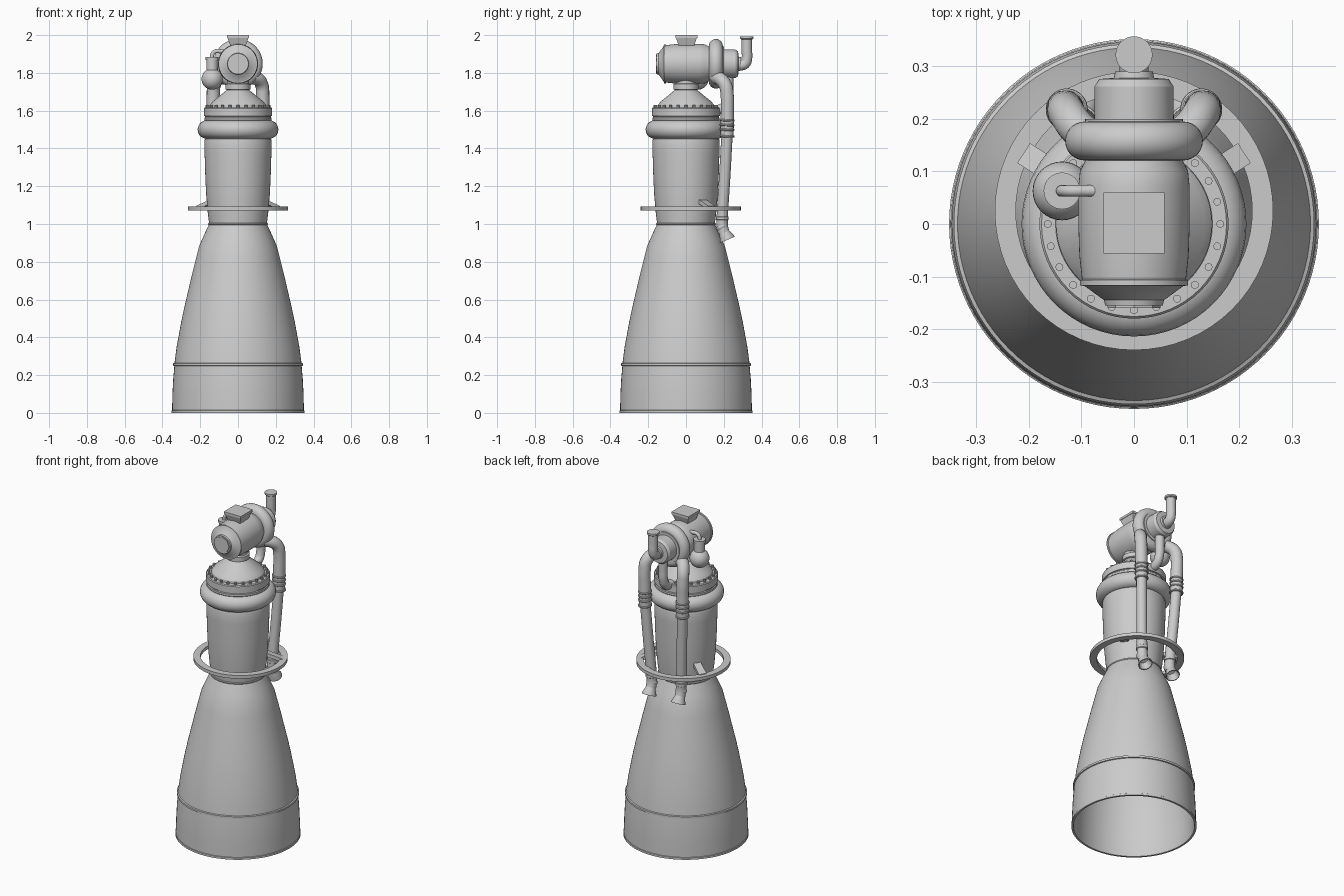
import bpy, bmesh, math
from mathutils import Vector, Matrix

if "Cube" in bpy.data.objects:
    bpy.data.objects.remove(bpy.data.objects["Cube"])


def finish(name, bm, angle=30):
    bmesh.ops.remove_doubles(bm, verts=bm.verts, dist=1e-5)
    bmesh.ops.recalc_face_normals(bm, faces=bm.faces)
    me = bpy.data.meshes.new(name)
    bm.to_mesh(me)
    bm.free()
    ob = bpy.data.objects.new(name, me)
    bpy.context.collection.objects.link(ob)
    smooth(ob, angle)
    return ob


def smooth(ob, angle=30):
    bpy.ops.object.select_all(action='DESELECT')
    ob.select_set(True)
    bpy.context.view_layer.objects.active = ob
    bpy.ops.object.shade_smooth_by_angle(angle=math.radians(angle))


def lathe(name, profile, origin=(0, 0, 0), axis=(0, 0, 1), segs=64, closed=False):
    """Revolve (radius, height) points about an axis."""
    mat = Matrix.Translation(origin) @ Vector(axis).to_track_quat('Z', 'Y').to_matrix().to_4x4()
    bm = bmesh.new()
    rings = []
    for r, h in profile:
        n = segs if r > 0 else 1
        rings.append([bm.verts.new(mat @ Vector((r * math.cos(2 * math.pi * i / segs),
                      r * math.sin(2 * math.pi * i / segs), h))) for i in range(n)])
    pairs = list(zip(rings, rings[1:])) + ([(rings[-1], rings[0])] if closed else [])
    for a, b in pairs:
        for i in range(segs):
            j = (i + 1) % segs
            quad = [a[i % len(a)], a[j % len(a)], b[j % len(b)], b[i % len(b)]]
            bm.faces.new(list(dict.fromkeys(quad)))
    return finish(name, bm)


def ring(name, major, minor, origin, axis=(0, 0, 1), n=20):
    pts = [(major + minor * math.cos(2 * math.pi * k / n), minor * math.sin(2 * math.pi * k / n))
           for k in range(n)]
    return lathe(name, pts, origin, axis, closed=True)


def tube(name, pts, radius):
    cu = bpy.data.curves.new(name, 'CURVE')
    cu.dimensions = '3D'
    cu.bevel_depth = radius
    cu.bevel_resolution = 6
    cu.use_fill_caps = True
    cu.resolution_u = 8
    sp = cu.splines.new('BEZIER')
    sp.bezier_points.add(len(pts) - 1)
    for bp, p in zip(sp.bezier_points, pts):
        bp.co = p
        bp.handle_left_type = bp.handle_right_type = 'AUTO'
    ob = bpy.data.objects.new(name, cu)
    bpy.context.collection.objects.link(ob)
    bpy.ops.object.select_all(action='DESELECT')
    ob.select_set(True)
    bpy.context.view_layer.objects.active = ob
    bpy.ops.object.convert(target='MESH')
    smooth(bpy.context.object, 40)


def frustum(name, bottom, top, z0, z1, cy):
    bm = bmesh.new()
    bmesh.ops.create_cube(bm, size=2)
    for v in bm.verts:
        s = top if v.co.z > 0 else bottom
        v.co = (v.co.x * s, cy + v.co.y * s, z1 if v.co.z > 0 else z0)
    return finish(name, bm)


# Hollow bell nozzle with seams and rim
bell = [(.352, 0), (.352, .012), (.349, .014), (.347, .1), (.343, .18), (.337, .248),
        (.343, .25), (.343, .262), (.336, .265), (.325, .35), (.312, .42), (.301, .48),
        (.283, .565), (.263, .65), (.242, .74), (.222, .82), (.207, .88), (.181, .94), (.153, 1.0)]
inner = [(max(r - .012, .1), z) for r, z in reversed(bell) if z not in (.012, .25, .262)]
lathe("bell_nozzle", bell + inner, closed=True, segs=96)
ring("throat_ring", .152, .006, (0, 0, 1.0), n=10)

# Combustion chamber, flange and injector dome
lathe("chamber", [(0, .995), (.152, .995), (.160, 1.06), (.168, 1.15), (.173, 1.25), (.177, 1.38),
                  (.178, 1.44), (.175, 1.45), (.165, 1.455), (.165, 1.56), (0, 1.56)])
ring("fuel_manifold", .165, .049, (0, 0, 1.5))
lathe("injector_flange", [(0, 1.545), (.174, 1.545), (.178, 1.55), (.178, 1.562), (.174, 1.566),
                          (.174, 1.57), (.18, 1.572), (.18, 1.612), (.176, 1.617), (0, 1.617)])
lathe("injector_dome", [(.15, 1.61), (.148, 1.63), (.135, 1.648), (.058, 1.71), (.066, 1.713),
                        (.066, 1.74), (.058, 1.745), (.058, 1.79)])
for i in range(24):
    a = 2 * math.pi * i / 24
    lathe("flange_bolt", [(.0075, 0), (.0075, .016), (0, .016)],
          (.164 * math.cos(a), .164 * math.sin(a), 1.614), segs=10)

# Support ring with two sloping brackets
lathe("support_ring", [(.225, 1.072), (.265, 1.072), (.265, 1.092), (.225, 1.092)],
      (0, .025, 0), closed=True)
for s in (-1, 1):
    bm = bmesh.new()
    bmesh.ops.create_cube(bm, size=1)
    d = Vector((s * .84, .54, 0))
    t = Vector((-d.y, d.x, 0))
    for v in bm.verts:
        out = v.co.x > 0
        p = d * (.25 if out else .145) + t * (v.co.y * .045)
        p.z = (1.085 if out else 1.125) + v.co.z * .022
        v.co = p
    finish("ring_bracket", bm)

# Turbopump along the y axis
C = (0, 0, 1.848)
Y = (0, 1, 0)
lathe("pump_body", [(0, -.155), (.055, -.155), (.057, -.145), (.094, -.118), (.103, -.117),
                    (.103, -.107), (.099, -.105), (.104, -.06), (.106, 0), (.106, .07),
                    (.103, .1), (.093, .12), (.093, .2), (0, .2)], C, Y)
lathe("pump_end_cap", [(.05, -.15), (.05, -.16), (0, -.16)], C, Y, segs=8)
ring("pump_volute", .094, .037, (0, .158, 1.848), Y, n=28)
lathe("turbine_hub", [(.076, .18), (.075, .262), (.066, .276), (.038, .278), (.036, .29), (0, .29)], C, Y)
frustum("inlet_neck", .038, .056, 1.935, 1.988, .002)
frustum("inlet_plate", .058, .058, 1.986, 2.0, .002)

# Turbine exhaust elbow
tube("exhaust_pipe", [(0, .26, 1.84), (0, .29, 1.84), (0, .313, 1.85), (0, .322, 1.875),
                      (0, .322, 1.92), (0, .322, 1.985)], .028)
lathe("exhaust_lip", [(0, 1.978), (.03, 1.978), (.035, 1.982), (.035, 1.993), (0, 1.993)], (0, .322, 0))

# Small gas bottle with cap and feed line
S = (-.137, .063, 1.767)
lathe("gas_bottle", [(.056 * math.sin(math.pi * k / 16) if 0 < k < 16 else 0,
                      -.056 * math.cos(math.pi * k / 16)) for k in range(17)], S, segs=32)
lathe("gas_bottle_cap", [(.03, .03), (.03, .1), (.035, .102), (.035, .118), (0, .118)], S, segs=32)
tube("gas_line", [(-.137, .063, 1.87), (-.135, .063, 1.9), (-.12, .063, 1.914),
                  (-.09, .063, 1.914), (-.06, .063, 1.912)], .011)

# Feed pipe from turbine hub to injector
tube("injector_pipe", [(0, .225, 1.82), (0, .225, 1.72), (0, .222, 1.66), (0, .205, 1.622),
                       (0, .17, 1.605), (0, .13, 1.605)], .026)

# Two long drop pipes with bellows and flared outlets
for s in (-1, 1):
    tube("drop_pipe_upper", [(s * .075, .158, 1.775), (s * .105, .18, 1.768), (s * .126, .208, 1.735),
                             (s * .131, .218, 1.68), (s * .13, .219, 1.6), (s * .127, .217, 1.46)], .035)
    tube("drop_pipe_lower", [(s * .127, .217, 1.47), (s * .115, .205, 1.25), (s * .102, .192, 1.03),
                             (s * .1, .192, .99), (s * .1, .2, .955)], .03)
    for z in (1.465, 1.5, 1.525, 1.55):
        ring("pipe_bellows", .034, .006, (s * .128, .218, z), (s * .05, .05, 1), n=10)
    lathe("pipe_collar", [(.03, 0), (.034, .003), (.034, .018), (.03, .021)],
          (s * .102, .192, 1.02), segs=32)
    lathe("flared_outlet", [(.031, -.01), (.033, 0), (.026, .02), (.03, .04), (.041, .068), (.041, .075),
                            (.037, .075), (.024, .035), (0, .03)],
          (s * .1, .19, .985), (0, .4, -.92), segs=32)
